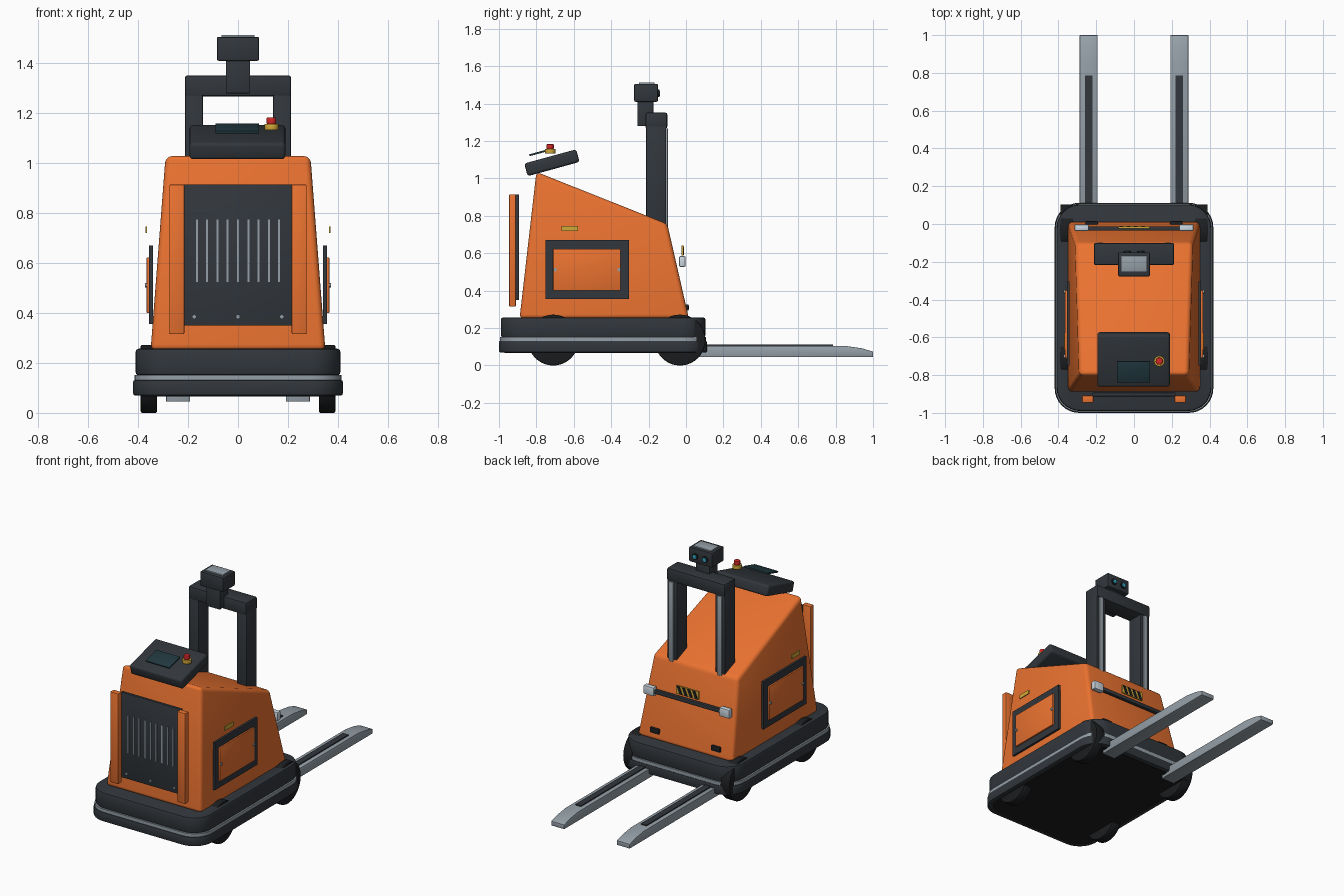
import bpy, bmesh
from math import radians, sin, cos, pi
from mathutils import Matrix, Vector

if "Cube" in bpy.data.objects:
    bpy.data.objects.remove(bpy.data.objects["Cube"])

COLORS = {
    "orange": (0.83, 0.17, 0.03), "dark": (0.032, 0.038, 0.045), "black": (0.012, 0.013, 0.015),
    "steel": (0.30, 0.35, 0.39), "light": (0.60, 0.68, 0.75), "yellow": (0.65, 0.40, 0.04),
    "red": (0.65, 0.02, 0.02), "screen": (0.015, 0.04, 0.05), "cyan": (0.03, 0.40, 0.55)}
MATS = {}
for key, rgb in COLORS.items():
    MATS[key] = bpy.data.materials.new(key)
    MATS[key].diffuse_color = (*rgb, 1)


def finish(name, bm, color, bevel=0.0, seg=2, angle=30):
    """Bevel the sharp edges and turn the bmesh into an object."""
    bmesh.ops.recalc_face_normals(bm, faces=bm.faces)
    if bevel:
        edges = [e for e in bm.edges if e.calc_face_angle(0) > radians(angle)]
        bmesh.ops.bevel(bm, geom=edges, offset=bevel, segments=seg, profile=0.5, affect='EDGES')
    mesh = bpy.data.meshes.new(name)
    bm.to_mesh(mesh)
    bm.free()
    obj = bpy.data.objects.new(name, mesh)
    bpy.context.collection.objects.link(obj)
    mesh.materials.append(MATS[color])
    return obj


def box(name, x, y, z, color, bevel=0.0, rot=None, seg=2):
    """Box from (min, max) ranges, optionally rotated about its own centre."""
    bm = bmesh.new()
    size = Vector((x[1] - x[0], y[1] - y[0], z[1] - z[0]))
    centre = Vector((sum(x) / 2, sum(y) / 2, sum(z) / 2))
    m = Matrix.Translation(centre) @ (rot or Matrix()) @ Matrix.Diagonal((*size, 1))
    bmesh.ops.create_cube(bm, size=1, matrix=m)
    return finish(name, bm, color, bevel, seg)


def cyl(name, centre, r, depth, axis, color, bevel=0.0, sides=32):
    bm = bmesh.new()
    rot = {'X': Matrix.Rotation(pi / 2, 4, 'Y'), 'Y': Matrix.Rotation(pi / 2, 4, 'X'), 'Z': Matrix()}[axis]
    bmesh.ops.create_cone(bm, cap_ends=True, segments=sides, radius1=r, radius2=r, depth=depth,
                          matrix=Matrix.Translation(centre) @ rot)
    return finish(name, bm, color, bevel)


def prism(name, points, vec, color, bevel=0.0, angle=30):
    """Extrude a closed outline of 3D points along vec."""
    bm = bmesh.new()
    face = bm.faces.new([bm.verts.new(p) for p in points])
    ext = bmesh.ops.extrude_face_region(bm, geom=[face])
    bmesh.ops.translate(bm, verts=[v for v in ext["geom"] if isinstance(v, bmesh.types.BMVert)], vec=vec)
    return finish(name, bm, color, bevel, angle=angle)


def rounded_slab(name, hx, y0, y1, z0, z1, r, color, bevel=0.0):
    pts = []
    for cx, cy, a0 in ((hx - r, y1 - r, 0), (r - hx, y1 - r, 90), (r - hx, y0 + r, 180), (hx - r, y0 + r, 270)):
        for i in range(9):
            a = radians(a0 + i * 11.25)
            pts.append((cx + r * cos(a), cy + r * sin(a), z0))
    return prism(name, pts, (0, 0, z1 - z0), color, bevel, angle=60)


def span(s, a, b):
    return tuple(sorted((s * a, s * b)))


# Chassis: bumper, grey strip and upper deck
rounded_slab("chassis_bumper", 0.42, -1.0, 0.112, 0.07, 0.132, 0.13, "dark", 0.008)
rounded_slab("chassis_strip", 0.415, -0.995, 0.108, 0.13, 0.152, 0.128, "steel")
rounded_slab("chassis_deck", 0.41, -0.99, 0.104, 0.15, 0.257, 0.125, "dark", 0.012)
rounded_slab("underside_plate", 0.39, -0.97, 0.085, 0.066, 0.08, 0.11, "black")

# Body shell: tapered sides, sloped top
bm = bmesh.new()
rings = []
for s in (-1, 1):
    rings.append([bm.verts.new((s * (0.35 - 0.06 * (z - 0.25) / 0.78), y, z))
                  for y, z in ((-0.89, 0.25), (-0.80, 1.035), (-0.10, 0.757), (0.016, 0.25))])
    bm.faces.new(rings[-1])
for i in range(4):
    j = (i + 1) % 4
    bm.faces.new((rings[0][i], rings[0][j], rings[1][j], rings[1][i]))
finish("body_shell", bm, "orange", 0.024, 4)

# Front vent panel with slots and screws
box("front_panel", (-0.22, 0.22), (-0.912, -0.893), (0.35, 0.915), "dark", 0.003)
for i in range(9):
    x = (i - 4) * 0.0413
    box(f"vent_slot_{i}", (x - 0.004, x + 0.004), (-0.916, -0.908), (0.525, 0.775), "steel")
for i in (-1, 0, 1):
    cyl(f"panel_screw_{i + 1}", (i * 0.175, -0.913, 0.385), 0.007, 0.008, 'Y', "steel", sides=16)

# Mast crossbeam
box("mast_crossbeam", (-0.213, 0.213), (-0.217, -0.1), (1.268, 1.352), "dark", 0.01)

# Parts repeated on both sides
for s, side in ((-1, "left"), (1, "right")):
    for y, end in ((-0.71, "front"), (-0.032, "rear")):
        cyl(f"{end}_wheel_{side}", (s * 0.357, y, 0.136), 0.136, 0.066, 'X', "black", 0.006, 40)
    box(f"front_post_{side}", span(s, 0.215, 0.275), (-0.946, -0.909), (0.315, 0.915), "orange", 0.005)
    # Side hatch: frame bars, door, screws
    fx = span(s, 0.341, 0.356)
    box(f"hatch_frame_top_{side}", fx, (-0.75, -0.305), (0.623, 0.67), "dark")
    box(f"hatch_frame_bottom_{side}", fx, (-0.75, -0.305), (0.355, 0.40), "dark")
    box(f"hatch_frame_front_{side}", fx, (-0.75, -0.71), (0.40, 0.623), "dark")
    box(f"hatch_frame_rear_{side}", fx, (-0.35, -0.305), (0.40, 0.623), "dark")
    box(f"hatch_door_{side}", span(s, 0.345, 0.366), (-0.71, -0.35), (0.40, 0.623), "orange", 0.003)
    for y in (-0.70, -0.358):
        cyl(f"hatch_screw_{side}", (s * 0.367, y, 0.512), 0.009, 0.01, 'X', "steel", sides=16)
    box(f"side_marker_{side}", span(s, 0.364, 0.371), (-0.665, -0.578), (0.72, 0.747), "yellow")
    # Mast posts with rails
    box(f"mast_post_{side}", span(s, 0.14, 0.213), (-0.213, -0.106), (0.72, 1.30), "dark", 0.006)
    box(f"mast_rail_{side}", span(s, 0.163, 0.193), (-0.112, -0.097), (0.74, 1.268), "steel", 0.003)
    # Sensor eyes
    cyl(f"sensor_ring_{side}", (s * 0.036, -0.149, 1.455), 0.020, 0.012, 'Y', "black", sides=24)
    cyl(f"sensor_lens_{side}", (s * 0.036, -0.143, 1.455), 0.013, 0.008, 'Y', "cyan", sides=24)
    # Rear lamps and slots
    box(f"rear_lamp_{side}", span(s, 0.24, 0.315), (-0.037, -0.003), (0.527, 0.585), "light", 0.006)
    box(f"rear_slot_{side}", span(s, 0.19, 0.258), (-0.012, 0.015), (0.293, 0.327), "black", 0.006)
    # Forks with tapered tips and dark wear strips
    profile = ((0.04, 0.045), (1.0, 0.045), (1.0, 0.074), (0.94, 0.092), (0.85, 0.105), (0.04, 0.105))
    prism(f"fork_{side}", [(s * 0.192, y, z) for y, z in profile], (s * 0.096, 0, 0), "steel", 0.003, angle=40)
    box(f"fork_strip_{side}", span(s, 0.22, 0.26), (0.08, 0.785), (0.10, 0.112), "dark")

# Sensor head
box("sensor_neck", (-0.049, 0.049), (-0.26, -0.174), (1.28, 1.42), "dark", 0.004)
box("sensor_head", (-0.085, 0.085), (-0.277, -0.15), (1.41, 1.506), "dark", 0.007)
box("sensor_cap", (-0.066, 0.066), (-0.252, -0.168), (1.502, 1.514), "steel", 0.003)

# Tilted console, screen and stop button
tilt = Matrix.Rotation(radians(15.3), 4, 'X')
box("console", (-0.194, 0.19), (-0.861, -0.573), (1.049, 1.119), "dark", 0.014, tilt, 3)
box("console_screen", (-0.09, 0.085), (-0.84, -0.724), (1.134, 1.144), "screen", 0.002, tilt)
cyl("stop_button_base", (0.134, -0.726, 1.145), 0.028, 0.024, 'Z', "yellow", 0.002)
cyl("stop_button_cap", (0.134, -0.726, 1.17), 0.019, 0.028, 'Z', "red", 0.004)

# Rear lamp bar and hazard plate
box("rear_bar", (-0.25, 0.25), (-0.035, -0.012), (0.543, 0.568), "dark", 0.003)
box("hazard_plate", (-0.082, 0.082), (-0.024, -0.014), (0.587, 0.642), "yellow")
for i in range(4):
    x = (i - 1.5) * 0.038
    pts = [(x - 0.02, -0.016, 0.59), (x, -0.016, 0.59), (x + 0.02, -0.016, 0.639), (x, -0.016, 0.639)]
    prism(f"hazard_stripe_{i}", pts, (0, 0.005, 0), "black")

# Smooth shading with sharp edges kept
bpy.ops.object.select_all(action='SELECT')
bpy.context.view_layer.objects.active = bpy.data.objects["body_shell"]
bpy.ops.object.shade_smooth_by_angle(angle=radians(35))

for m in bpy.data.materials:
    if m.users and not m.is_grease_pencil:
        m.use_nodes = True
        m.node_tree.nodes["Principled BSDF"].inputs["Base Color"].default_value = m.diffuse_color
